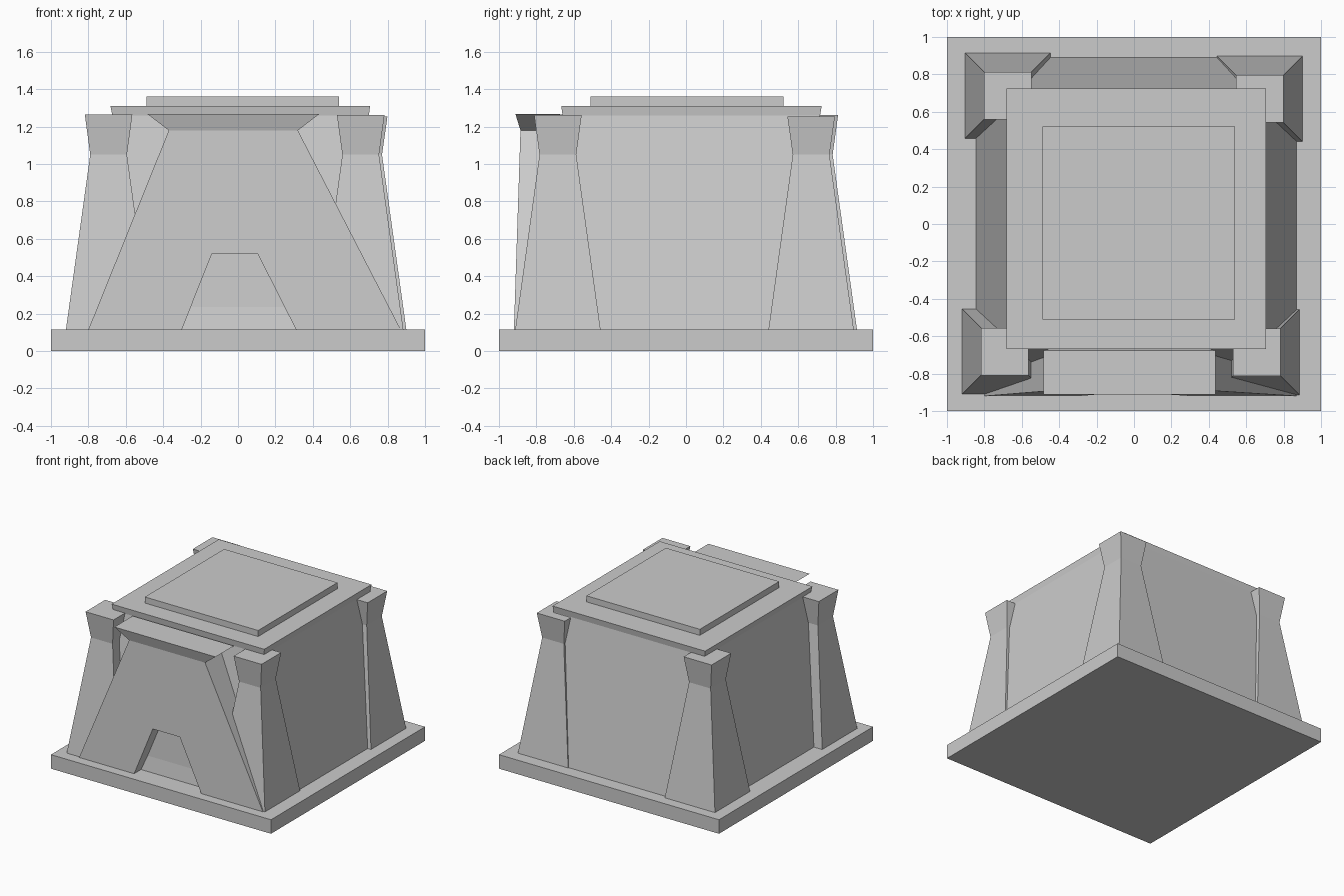
import bpy

if "Cube" in bpy.data.objects:
    bpy.data.objects.remove(bpy.data.objects["Cube"])

BASE_TOP = 0.115


def loft(name, sections):
    """Stack rectangular sections (z, x0, x1, y0, y1) into a closed solid."""
    verts, faces = [], []
    for z, x0, x1, y0, y1 in sections:
        verts += [(x0, y0, z), (x1, y0, z), (x1, y1, z), (x0, y1, z)]
    for s in range(len(sections) - 1):
        a = s * 4
        for i in range(4):
            j = (i + 1) % 4
            faces.append((a + i, a + j, a + 4 + j, a + 4 + i))
    n = len(verts)
    faces += [(3, 2, 1, 0), (n - 4, n - 3, n - 2, n - 1)]
    mesh = bpy.data.meshes.new(name)
    mesh.from_pydata(verts, [], faces)
    obj = bpy.data.objects.new(name, mesh)
    bpy.context.collection.objects.link(obj)
    return obj


# Ground slab, tapered body and stepped roof
loft("base_slab", [(0, -1, 1, -1, 1), (BASE_TOP, -1, 1, -1, 1)])
loft("body", [(BASE_TOP, -0.845, 0.87, -0.83, 0.89),
              (1.26, -0.672, 0.7, -0.66, 0.717)])
loft("roof_slab", [(1.26, -0.672, 0.7, -0.66, 0.717),
                   (1.31, -0.682, 0.706, -0.667, 0.725)])
loft("roof_step", [(1.31, -0.49, 0.54, -0.51, 0.52),
                   (1.36, -0.49, 0.54, -0.51, 0.52)])


# Corner towers: taper to a neck, then flare to a cap
def tower(name, cx, cy, top):
    loft(name, [(z, cx - outer * sx0, cx + outer * sx0, cy - outer * sx0, cy + outer * sx0)
                for z, outer, sx0 in ((BASE_TOP, 0.228, 1), (1.05, 0.098, 1), (top, 0.127, 1))])


tower("tower_front_left", -0.692, -0.682, 1.265)
tower("tower_front_right", 0.656, -0.685, 1.262)
tower("tower_back_right", 0.672, 0.669, 1.255)
tower("tower_back_left", -0.675, 0.686, 1.262)

# Front gatehouse with a flared lip
gate = loft("gatehouse", [(BASE_TOP, -0.80, 0.87, -0.92, -0.6),
                          (1.18, -0.37, 0.32, -0.885, -0.65),
                          (1.268, -0.485, 0.435, -0.912, -0.675)])

# Doorway recess
cutter = loft("doorway_cutter", [(0.05, -0.326, 0.343, -1.0, -0.82),
                                 (0.52, -0.14, 0.105, -1.0, -0.80)])
cutter.hide_render = True
cutter.hide_viewport = True
cut = gate.modifiers.new("doorway", 'BOOLEAN')
cut.operation = 'DIFFERENCE'
cut.solver = 'EXACT'
cut.object = cutter
